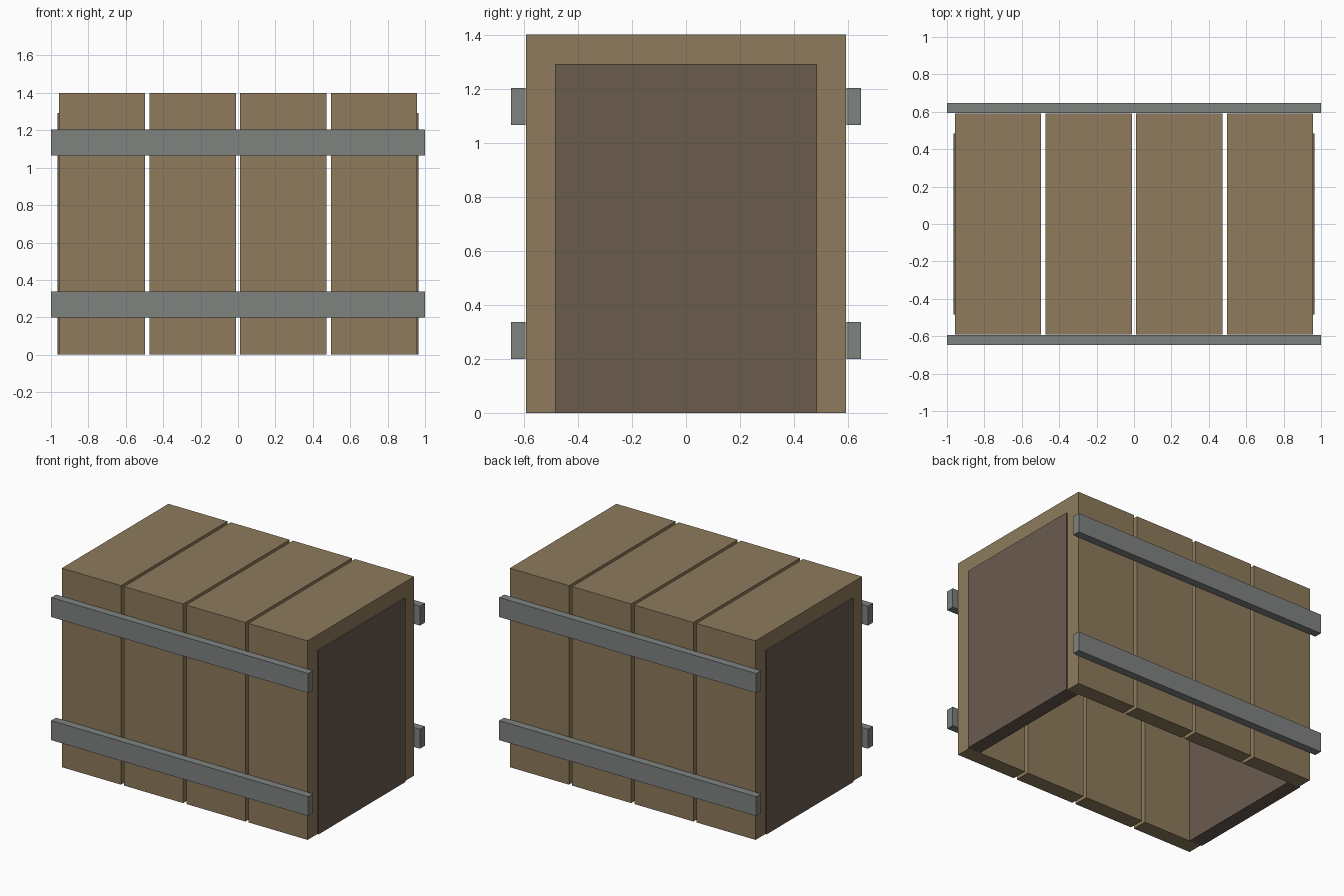
import bpy
import bmesh

if "Cube" in bpy.data.objects:
    bpy.data.objects.remove(bpy.data.objects["Cube"])


def lin(h):
    def f(c):
        c /= 255
        return c / 12.92 if c <= 0.04045 else ((c + 0.055) / 1.055) ** 2.4
    return tuple(f(int(h[i:i + 2], 16)) for i in (0, 2, 4)) + (1,)


def material(name, h):
    m = bpy.data.materials.new(name)
    m.diffuse_color = lin(h)
    m.use_nodes = True
    m.node_tree.nodes["Principled BSDF"].inputs["Base Color"].default_value = m.diffuse_color
    return m


WOOD = material("light_wood", "8e7b5d")
DARK = material("dark_wood", "6b5c4f")
METAL = material("grey_metal", "7e8380")


def prism(name, profile, x0, x1, mat):
    """Extrude a closed (y, z) profile along x."""
    bm = bmesh.new()
    face = bm.faces.new([bm.verts.new((x0, y, z)) for y, z in profile])
    ext = bmesh.ops.extrude_face_region(bm, geom=[face])
    verts = [v for v in ext["geom"] if isinstance(v, bmesh.types.BMVert)]
    bmesh.ops.translate(bm, verts=verts, vec=(x1 - x0, 0, 0))
    bmesh.ops.recalc_face_normals(bm, faces=bm.faces)
    me = bpy.data.meshes.new(name)
    bm.to_mesh(me)
    bm.free()
    me.materials.append(mat)
    ob = bpy.data.objects.new(name, me)
    bpy.context.collection.objects.link(ob)
    return ob


def rect(y0, y1, z0, z1):
    return [(y0, z0), (y1, z0), (y1, z1), (y0, z1)]


W, H, T = 0.592, 1.4, 0.108   # half depth, height, plank thickness

# Four arched planks (two walls and a lid), open underneath
arch = [(-W, 0), (-W, H), (W, H), (W, 0),
        (W - T, 0), (W - T, H - T), (-W + T, H - T), (-W + T, 0)]
for i in range(4):
    x = -0.956 + i * 0.484
    prism(f"plank_{i + 1}", arch, x, x + 0.46, WOOD)

# End panels, standing slightly proud of the planks
for side, x0 in (("left", -0.966), ("right", 0.866)):
    prism(f"end_panel_{side}", rect(-W + T, W - T, 0, H - T), x0, x0 + 0.1, DARK)

# Metal straps on front and back
for level, z in (("lower", 0.2), ("upper", 1.066)):
    prism(f"front_strap_{level}", rect(-0.648, -0.594, z, z + 0.137), -1, 1, METAL)
    prism(f"back_strap_{level}", rect(0.594, 0.648, z, z + 0.137), -1, 1, METAL)
